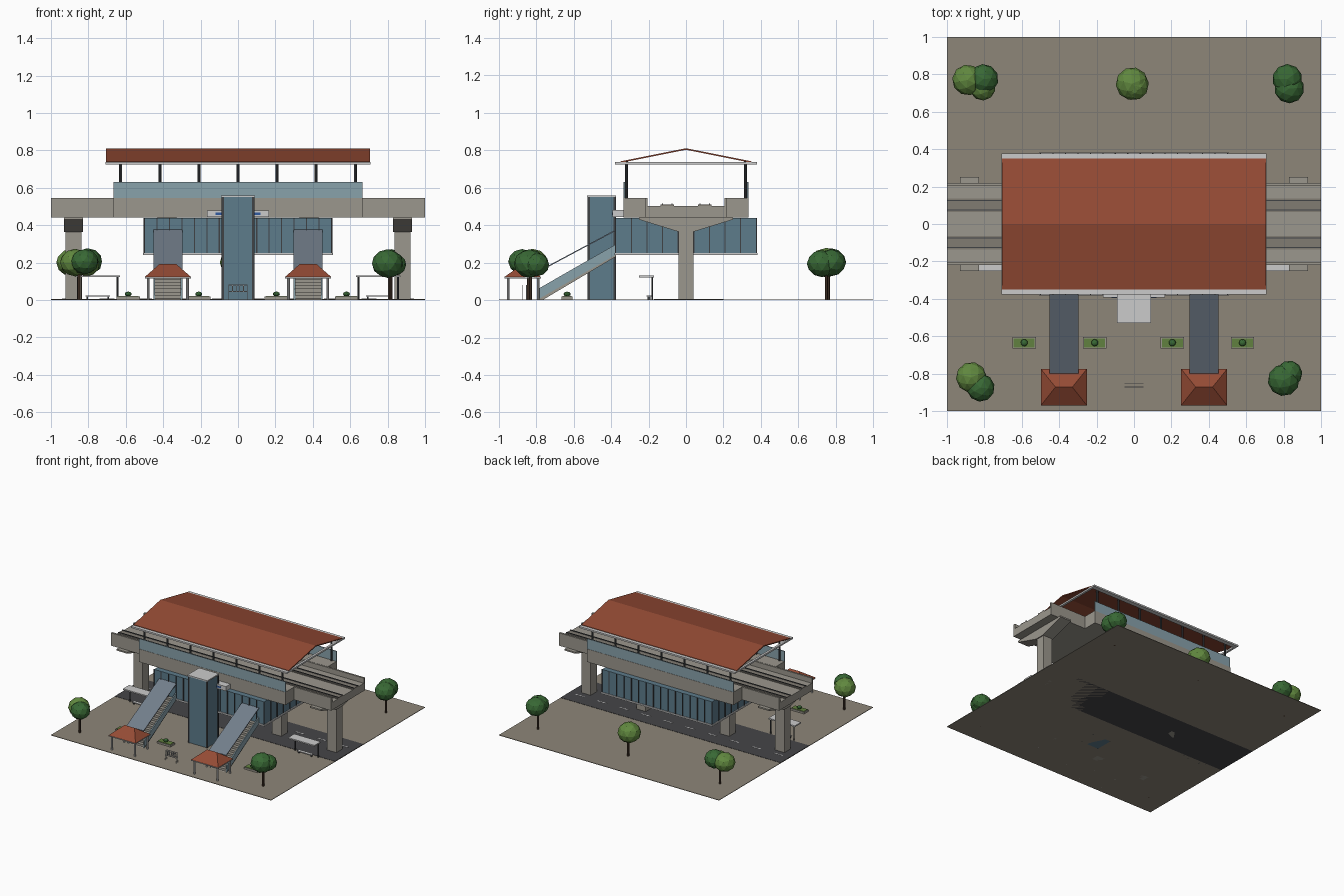
import bpy, bmesh, math, random
from mathutils import Vector

if "Cube" in bpy.data.objects:
    bpy.data.objects.remove(bpy.data.objects["Cube"])
random.seed(4)


def mat(name, r, g, b):
    m = bpy.data.materials.new(name)
    m.diffuse_color = (r, g, b, 1)
    m.use_nodes = True
    m.node_tree.nodes["Principled BSDF"].inputs["Base Color"].default_value = m.diffuse_color
    return m


PAVING = mat("paving", .27, .24, .19)
ASPHALT = mat("asphalt", .06, .06, .065)
CONCRETE = mat("concrete", .33, .31, .27)
TRACK = mat("track", .22, .20, .17)
GLASS = mat("glass", .11, .20, .26)
PALE = mat("pale_glass", .25, .36, .41)
SLATE = mat("slate", .17, .21, .26)
STEEL = mat("steel", .05, .055, .06)
TILE = mat("roof_tile", .30, .07, .035)
WHITE = mat("trim", .55, .55, .53)
BLUE = mat("sign_blue", .03, .10, .35)
BARK = mat("bark", .07, .04, .025)
LEAVES = [mat("leaf_light", .12, .25, .05), mat("leaf_dark", .04, .14, .035)]
GRASS = mat("grass", .12, .22, .05)


def mesh(name, verts, faces, m):
    me = bpy.data.meshes.new(name)
    me.from_pydata(verts, [], faces)
    bm = bmesh.new()
    bm.from_mesh(me)
    bmesh.ops.recalc_face_normals(bm, faces=bm.faces)
    bm.to_mesh(me)
    bm.free()
    me.materials.append(m)
    ob = bpy.data.objects.new(name, me)
    bpy.context.collection.objects.link(ob)
    return ob


def extrude_x(name, profile, x0, x1, m):
    """Solid from a (y, z) outline swept along x."""
    n = len(profile)
    v = [(x, y, z) for x in (x0, x1) for y, z in profile]
    f = [list(range(n)), list(range(n, 2 * n))]
    f += [(i, (i + 1) % n, n + (i + 1) % n, n + i) for i in range(n)]
    return mesh(name, v, f, m)


def box(name, x0, x1, y0, y1, z0, z1, m):
    return extrude_x(name, [(y0, z0), (y1, z0), (y1, z1), (y0, z1)], x0, x1, m)


def cyl(name, x, y, z0, z1, r, m, n=8):
    bpy.ops.mesh.primitive_cylinder_add(vertices=n, radius=r, depth=z1 - z0, location=(x, y, (z0 + z1) / 2))
    ob = bpy.context.object
    ob.name = name
    ob.data.materials.append(m)
    return ob


def ball(name, x, y, z, r, m, squash=.9):
    bpy.ops.mesh.primitive_ico_sphere_add(subdivisions=2, radius=r, location=(x, y, z),
                                          rotation=(0, 0, random.uniform(0, 6)))
    ob = bpy.context.object
    ob.name = name
    ob.scale.z = squash
    ob.data.materials.append(m)


# ground, road and lane dashes
box("plaza", -1, 1, -1, 1, 0, .004, PAVING)
box("road", -1, 1, -.17, .2, 0, .006, ASPHALT)
for i in range(10):
    x = -.9 + i * .2
    box("lane_dash", x - .04, x + .04, .085, .093, .005, .007, WHITE)

# piers with flared caps
for x in (-.88, -.38, .38, .88):
    box("pier", x - .042, x + .042, -.04, .04, 0, .38, CONCRETE)
    extrude_x("pier_cap", [(-.04, .365), (.04, .365), (.25, .43), (.25, .442), (-.25, .442), (-.25, .43)],
              x - .05, x + .05, CONCRETE)

# viaduct deck, parapets and track beds
box("viaduct_deck", -1, 1, -.22, .22, .44, .503, CONCRETE)
for s in (-1, 1):
    y = sorted((s * .205, s * .22))
    box("viaduct_parapet", -1, 1, *y, .44, .545, CONCRETE)
    y = sorted((s * .065, s * .135))
    box("track_bed", -1, 1, *y, .503, .511, TRACK)
    for r in (.075, .125):
        box("rail", -1, 1, s * r - .003, s * r + .003, .511, .516, STEEL)

# platforms, glass barriers and roof columns
for s in (-1, 1):
    y = sorted((s * .215, s * .335))
    box("platform", -.665, .665, *y, .44, .546, CONCRETE)
    y = sorted((s * .327, s * .333))
    box("platform_barrier", -.665, .665, *y, .546, .63, PALE)
    for i in range(7):
        cyl("roof_column", -.627 + i * .209, s * .317, .54, .74, .008, STEEL)

# gable roof and eaves frame
extrude_x("gable_roof", [(-.35, .733), (0, .803), (.35, .733), (.35, .741), (0, .811), (-.35, .741)],
          -.705, .705, TILE)
for s in (-1, 1):
    y = sorted((s * .34, s * .378))
    box("eave_beam", -.708, .708, *y, .724, .737, WHITE)
    x = sorted((s * .69, s * .708))
    box("gable_tie", *x, -.378, .378, .724, .737, WHITE)

# hanging concourse with mullions
box("concourse_glass", -.5, .5, -.375, .375, .25, .438, GLASS)
box("concourse_floor", -.508, .508, -.382, .382, .24, .252, WHITE)
for s in (-1, 1):
    for i in range(16):
        x = -.5 + i / 15
        box("mullion", x - .003, x + .003, s * .377 - .003, s * .377 + .003, .25, .438, STEEL)
    for i in range(1, 9):
        y = -.375 + i * .75 / 9
        box("mullion", s * .502 - .003, s * .502 + .003, y - .003, y + .003, .25, .438, STEEL)

# lift tower
box("lift_shaft", -.082, .082, -.52, -.375, 0, .55, GLASS)
box("lift_cap", -.09, .09, -.528, -.375, .55, .56, WHITE)
for x in (-.081, .081):
    for y in (-.519, -.38):
        box("lift_corner", x - .006, x + .006, y - .006, y + .006, 0, .55, STEEL)

# blank station board
box("sign_board", -.165, .165, -.392, -.335, .443, .48, WHITE)
box("sign_stripe", -.12, .12, -.395, -.39, .455, .467, BLUE)

# entrances: stair, side panels, sloping canopy, hipped porch
for c in (-.375, .375):
    extrude_x("stair_slab", [(-.79, .004), (-.76, .004), (-.375, .232), (-.375, .25)], c - .07, c + .07, CONCRETE)
    for i in range(14):
        y, z = -.785 + i * .0293, .008 + i * .0175
        box("step", c - .07, c + .07, y, y + .031, z, z + .0175, CONCRETE)
    for s in (-1, 1):
        x = sorted((c + s * .068, c + s * .077))
        extrude_x("stair_side", [(-.79, .004), (-.375, .242), (-.375, .298), (-.79, .06)], *x, PALE)
    extrude_x("stair_canopy", [(-.80, .143), (-.375, .37), (-.375, .377), (-.80, .15)], c - .078, c + .078, SLATE)
    x0, x1, y0, y1 = c - .123, c + .123, -.97, -.775
    box("porch_eave", x0, x1, y0, y1, .116, .124, WHITE)
    v = [(x0, y0, .124), (x1, y0, .124), (x1, y1, .124), (x0, y1, .124),
         (c - .045, -.872, .192), (c + .045, -.872, .192)]
    mesh("porch_roof", v, [(0, 3, 2, 1), (0, 1, 5, 4), (2, 3, 4, 5), (1, 2, 5), (3, 0, 4)], TILE)
    for x in (c - .105, c + .105):
        for y in (-.95, -.79):
            cyl("porch_post", x, y, 0, .118, .007, WHITE)

# bus shelters with benches
for c in (-.75, .75):
    box("shelter_roof", c - .12, c + .12, -.25, -.17, .122, .132, WHITE)
    for x in (c - .105, c + .105):
        cyl("shelter_post", x, -.18, 0, .124, .005, STEEL)
    box("bench_seat", c - .065, c + .065, -.21, -.185, .018, .024, WHITE)
    for x in (c - .055, c + .055):
        box("bench_leg", x - .004, x + .004, -.205, -.19, 0, .018, STEEL)

# cycle racks
for y in (-.872, -.852):
    for z in (.045, .08):
        box("rack_bar", -.052, .052, y - .002, y + .002, z - .002, z + .002, WHITE)
    for i in range(6):
        x = -.05 + i * .02
        low = 0 if i in (0, 5) else .045
        box("rack_post", x - .002, x + .002, y - .002, y + .002, low, .08, WHITE)

# planters
for x in (-.587, -.21, .205, .58):
    box("planter", x - .062, x + .062, -.665, -.605, 0, .018, CONCRETE)
    box("planter_grass", x - .056, x + .056, -.659, -.611, .018, .021, GRASS)
    ball("shrub", x, -.635, .032, .019, LEAVES[1], .7)

# trees: trunk position, then crown blobs (x, y, z, radius, shade)
trees = [((-.85, -.84), [(-.87, -.82, .2, .082, 0), (-.82, -.875, .205, .075, 1)]),
         ((.81, -.83), [(.80, -.835, .195, .085, 1), (.83, -.8, .19, .07, 1)]),
         ((-.84, .76), [(-.89, .77, .2, .082, 0), (-.805, .775, .205, .08, 1), (-.81, .73, .19, .07, 0)]),
         ((0, .75), [(-.01, .75, .2, .088, 0), (.0, .74, .205, .078, 0)]),
         ((.82, .75), [(.82, .775, .2, .08, 1), (.83, .725, .195, .08, 1)])]
for (x, y), crown in trees:
    cyl("tree_trunk", x, y, 0, .18, .008, BARK, 6)
    for bx, by, bz, r, k in crown:
        ball("tree_crown", bx, by, bz, r, LEAVES[k])
